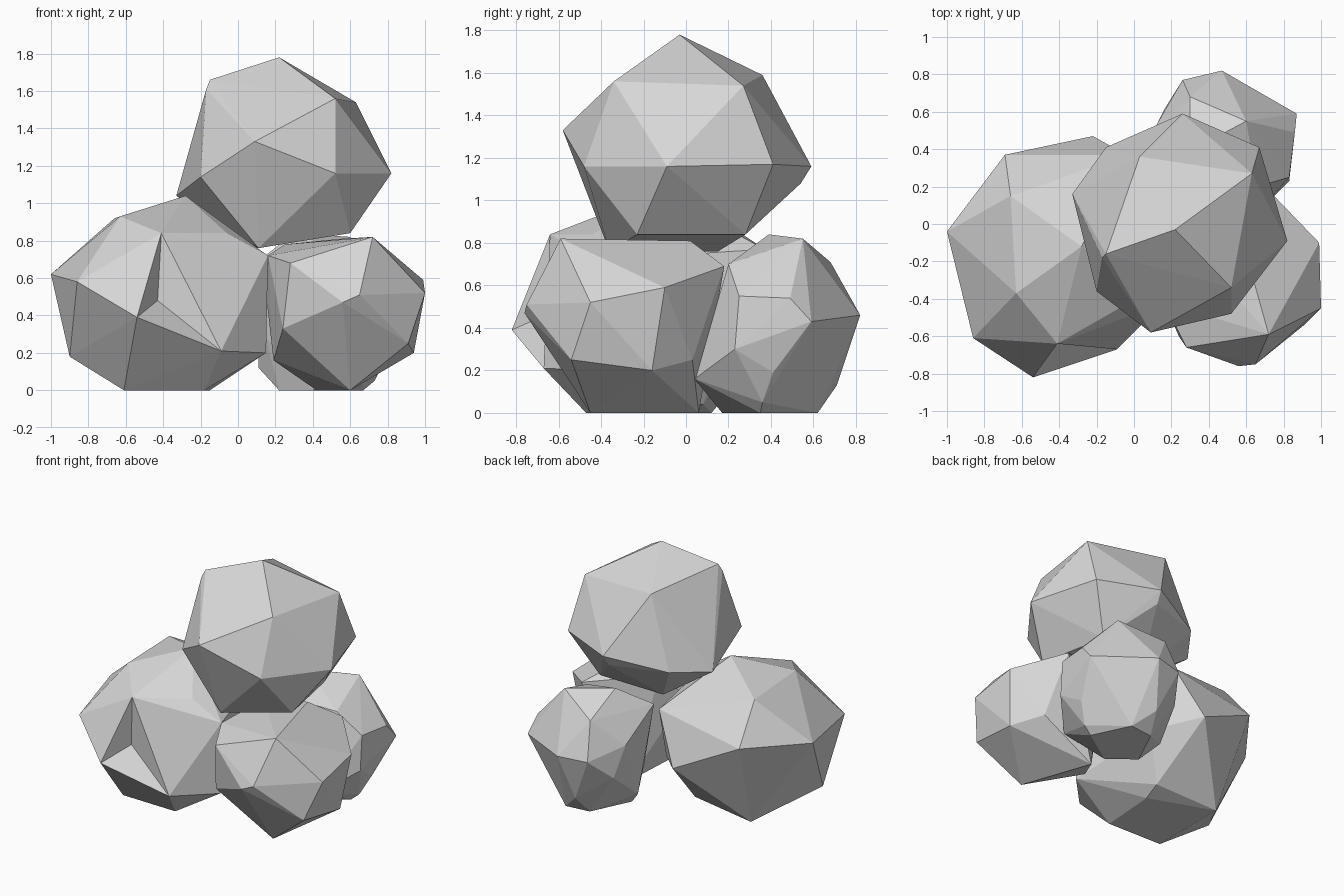
import bpy, bmesh
from mathutils import Vector

stone = bpy.data.materials.new("grey_stone")
stone.diffuse_color = (0.68, 0.68, 0.68, 1)


def boulder(name, corners, dents=()):
    """Flat-faceted rock: the hull of its corners, with optional chipped dents."""
    bm = bmesh.new()
    for c in corners:
        bm.verts.new(c)
    res = bmesh.ops.convex_hull(bm, input=bm.verts)
    junk = {g for g in res["geom_interior"] + res["geom_unused"]
            if isinstance(g, bmesh.types.BMVert)}
    bmesh.ops.delete(bm, geom=list(junk), context='VERTS')
    for dent in dents:
        p = Vector(dent)
        face = min(bm.faces, key=lambda f: (f.calc_center_median() - p).length)
        poked = bmesh.ops.poke(bm, faces=[face])
        poked["verts"][0].co = p
    bmesh.ops.recalc_face_normals(bm, faces=bm.faces)
    mesh = bpy.data.meshes.new(name)
    bm.to_mesh(mesh)
    bm.free()
    mesh.materials.append(stone)
    bpy.context.collection.objects.link(bpy.data.objects.new(name, mesh))


# Boulder resting on top of the others
boulder("top_boulder", [
    (0.22, -0.03, 1.78), (0.09, -0.58, 1.33), (0.82, -0.09, 1.16),
    (0.63, 0.27, 1.54), (0.67, 0.41, 1.17),
    (0.26, 0.59, 1.16), (0.52, -0.34, 1.56), (0.52, -0.48, 1.16),
    (-0.15, -0.16, 1.66), (-0.17, -0.18, 1.61), (0.03, 0.36, 1.59),
    (-0.33, 0.16, 1.04), (-0.20, -0.36, 1.14), (-0.15, 0.41, 1.08),
    (0.60, -0.23, 0.84), (0.50, 0.28, 0.84), (0.11, -0.36, 0.76),
    (0.08, 0.15, 0.76), (0.25, 0.54, 1.08)])

# Largest ground boulder, with one chipped face at the front
boulder("left_boulder", [
    (-1.0, -0.04, 0.62), (-0.86, -0.61, 0.58), (-0.54, -0.82, 0.39),
    (-0.41, -0.64, 0.84), (-0.63, -0.37, 0.93), (-0.28, -0.12, 1.04),
    (-0.66, 0.15, 0.92), (-0.69, 0.37, 0.65), (-0.22, 0.47, 0.42),
    (-0.04, 0.37, 0.77), (-0.90, -0.30, 0.18), (-0.61, -0.46, 0.0),
    (-0.18, -0.47, 0.0), (-0.61, 0.12, 0.0), (-0.15, -0.05, 0.0),
    (-0.13, 0.08, 0.04), (-0.09, -0.67, 0.21), (-0.06, -0.44, 0.84),
    (0.16, -0.42, 0.72), (0.15, -0.42, 0.20), (0.02, 0.20, 0.35)],
    dents=[(-0.43, -0.62, 0.48)])

# Front right ground boulder
boulder("right_boulder", [
    (0.72, -0.59, 0.82), (1.0, -0.45, 0.52), (0.99, -0.10, 0.59),
    (0.65, -0.75, 0.51), (0.56, -0.76, 0.47), (0.91, -0.54, 0.25),
    (0.94, -0.16, 0.20), (0.60, -0.45, 0.0),
    (0.45, -0.60, 0.27), (0.28, -0.66, 0.68), (0.16, -0.42, 0.72),
    (0.24, -0.60, 0.33), (0.19, -0.28, 0.16), (0.42, 0.06, 0.0),
    (0.14, -0.20, 0.60), (0.72, 0.18, 0.69), (0.55, 0.02, 0.81),
    (0.80, 0.03, 0.25), (0.25, -0.05, 0.78)])

# Rear ground boulder
boulder("back_boulder", [
    (0.47, 0.82, 0.46), (0.87, 0.59, 0.43), (0.86, 0.49, 0.54),
    (0.83, 0.23, 0.30), (0.83, 0.25, 0.55), (0.80, 0.41, 0.19),
    (0.60, 0.55, 0.82), (0.30, 0.39, 0.84), (0.30, 0.68, 0.71),
    (0.26, 0.77, 0.45), (0.40, 0.71, 0.13), (0.36, 0.60, 0.0),
    (0.54, 0.62, 0.0), (0.67, 0.35, 0.0), (0.22, 0.31, 0.0),
    (0.40, 0.17, 0.0), (0.12, 0.53, 0.52), (0.16, 0.61, 0.30),
    (0.11, 0.40, 0.12), (0.15, 0.27, 0.28), (0.12, 0.20, 0.70),
    (0.64, 0.04, 0.16), (0.73, 0.36, 0.05), (0.66, 0.20, 0.70)])
